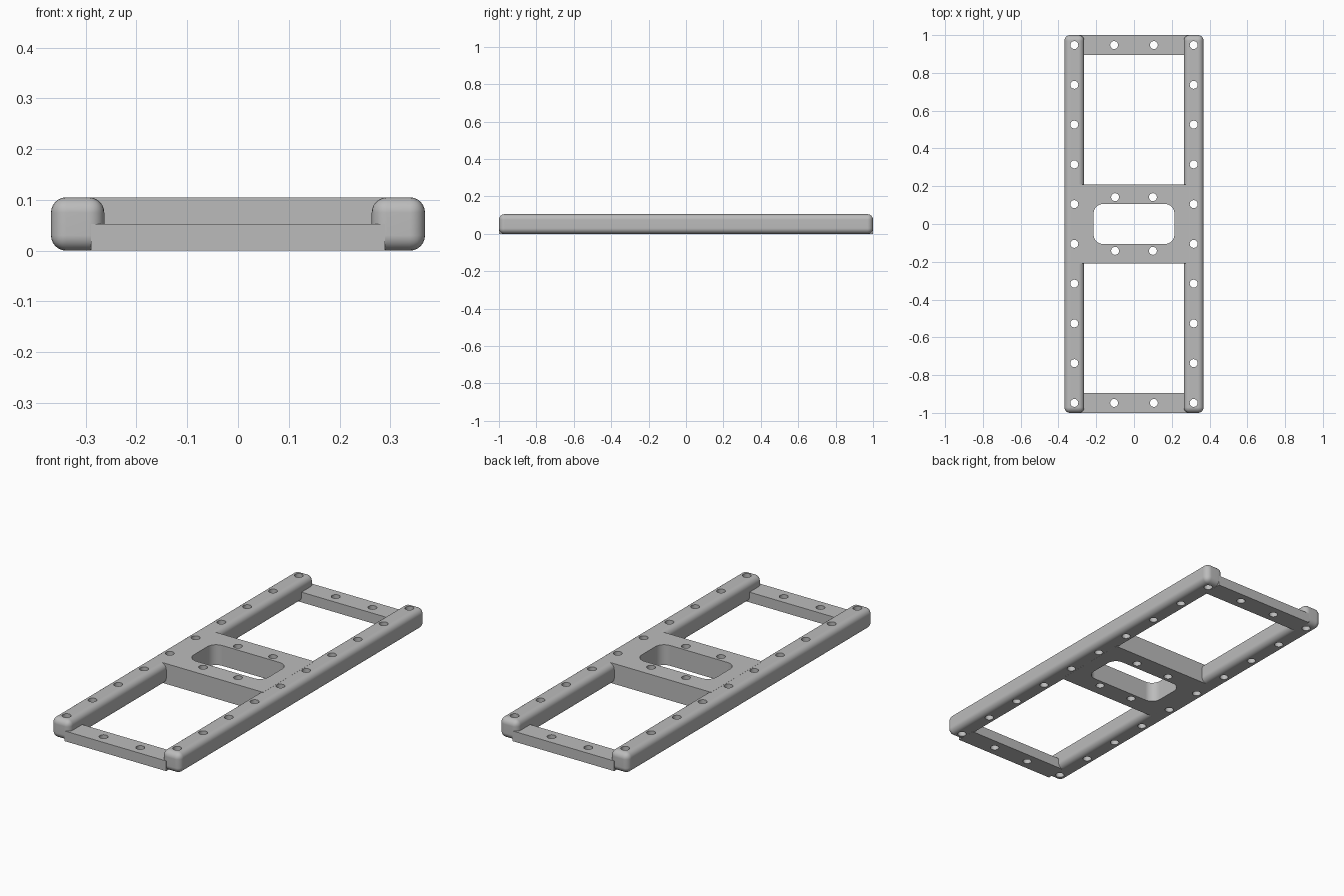
import bpy
import bmesh
from mathutils import Matrix, Vector

if "Cube" in bpy.data.objects:
    bpy.data.objects.remove(bpy.data.objects["Cube"], do_unlink=True)

HEIGHT = 0.105      # full thickness of rails and centre plate
RAIL_X = 0.316      # rail centre line
PITCH = 0.2105      # spacing of the screw holes
HOLE_R = 0.021
END_Y = 4.5 * PITCH

grey = bpy.data.materials.new("satin grey")
grey.use_nodes = True
grey.diffuse_color = (0.5, 0.5, 0.5, 1)
grey.node_tree.nodes["Principled BSDF"].inputs["Base Color"].default_value = grey.diffuse_color


def add_object(name, bm):
    mesh = bpy.data.meshes.new(name)
    bm.to_mesh(mesh)
    bm.free()
    obj = bpy.data.objects.new(name, mesh)
    bpy.context.collection.objects.link(obj)
    mesh.materials.append(grey)
    return obj


def box(name, center, size, radius=0, vertical_only=False):
    """Box with optional rounding of all or only the upright edges."""
    bm = bmesh.new()
    bmesh.ops.create_cube(bm, size=1, matrix=Matrix.Translation(center) @ Matrix.Diagonal((*size, 1)))
    if radius:
        edges = [e for e in bm.edges if not vertical_only
                 or abs(e.verts[0].co.z - e.verts[1].co.z) > 0.01]
        bmesh.ops.bevel(bm, geom=edges, offset=radius, offset_type='OFFSET',
                        segments=6, profile=0.5, affect='EDGES')
    return add_object(name, bm)


def hole_cutter(points):
    bm = bmesh.new()
    for x, y in points:
        bmesh.ops.create_cone(bm, cap_ends=True, segments=32, radius1=HOLE_R, radius2=HOLE_R,
                              depth=0.4, matrix=Matrix.Translation((x, y, HEIGHT / 2)))
    return add_object("hole_cutter", bm)


def finish(obj, cutters):
    """Cut the openings, then smooth the rounded faces only."""
    bpy.ops.object.select_all(action='DESELECT')
    bpy.context.view_layer.objects.active = obj
    obj.select_set(True)
    for cutter in cutters:
        mod = obj.modifiers.new("opening", 'BOOLEAN')
        mod.operation = 'DIFFERENCE'
        mod.solver = 'EXACT'
        mod.object = cutter
        bpy.ops.object.modifier_apply(modifier=mod.name)
        bpy.data.objects.remove(cutter, do_unlink=True)
    bpy.ops.object.shade_smooth_by_angle(angle=0.5)
    mod = obj.modifiers.new("clean_normals", 'WEIGHTED_NORMAL')
    mod.keep_sharp = True


# Long rounded side rails with a row of ten holes
for side, sign in (("left", 1), ("right", -1)):
    rail = box(side + "_rail", (sign * RAIL_X, 0, HEIGHT / 2), (HEIGHT, 2, HEIGHT), 0.03)
    finish(rail, [hole_cutter([(sign * RAIL_X, (i - 4.5) * PITCH) for i in range(10)])])

# Half-height end bars
for end, sign in (("front", -1), ("back", 1)):
    bar = box(end + "_bar", (0, sign * 0.9475, HEIGHT / 4), (0.58, HEIGHT, HEIGHT / 2))
    finish(bar, [hole_cutter([(x, sign * END_Y) for x in (-0.105, 0.105)])])

# Full-height centre plate with a rounded window
plate = box("centre_plate", (0, 0, HEIGHT / 2), (0.58, 0.418, HEIGHT))
window = box("window_cutter", (0, 0, HEIGHT / 2), (0.428, 0.212, 0.4), 0.05, True)
finish(plate, [window, hole_cutter([(x, y) for x in (-0.1, 0.1) for y in (-0.142, 0.142)])])
